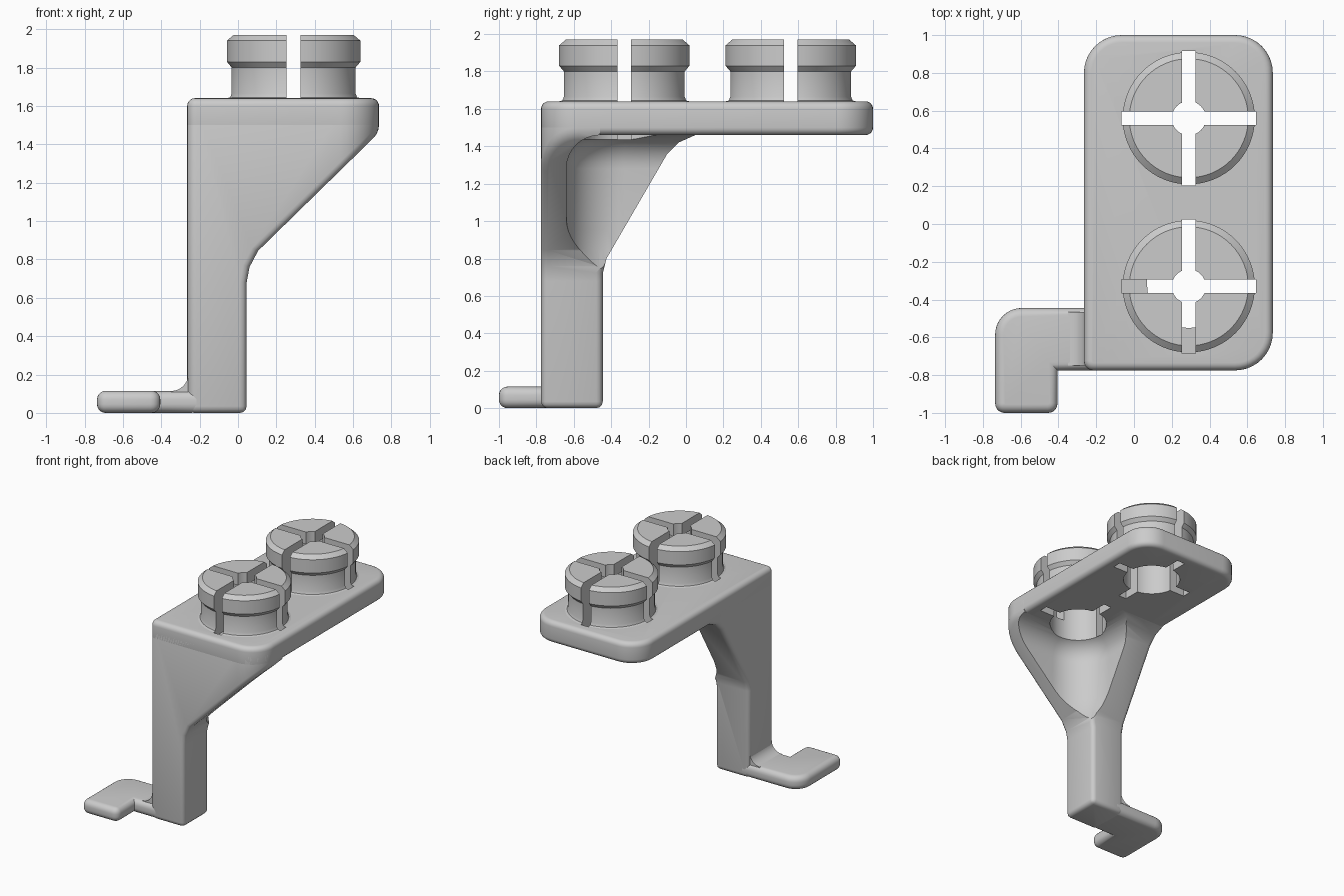
import bpy, bmesh, math
from mathutils import Vector

cube = bpy.data.objects.get("Cube")
if cube:
    bpy.data.objects.remove(cube, do_unlink=True)

grey = bpy.data.materials.new("plain_grey")
grey.use_nodes = True
grey.diffuse_color = (0.6, 0.6, 0.6, 1)
grey.node_tree.nodes["Principled BSDF"].inputs["Base Color"].default_value = (0.6, 0.6, 0.6, 1)


def finish(name, bm):
    bmesh.ops.recalc_face_normals(bm, faces=bm.faces[:])
    mesh = bpy.data.meshes.new(name)
    bm.to_mesh(mesh)
    bm.free()
    obj = bpy.data.objects.new(name, mesh)
    bpy.context.collection.objects.link(obj)
    mesh.materials.append(grey)
    return obj


def prism(name, points, direction, rim=0):
    """Extrude a closed 3D outline; optionally round the rims of a vertical prism."""
    bm = bmesh.new()
    base = bm.faces.new([bm.verts.new(p) for p in points])
    new = bmesh.ops.extrude_face_region(bm, geom=[base], use_keep_orig=True)["geom"]
    top = [v for v in new if isinstance(v, bmesh.types.BMVert)]
    bmesh.ops.translate(bm, verts=top, vec=direction)
    bmesh.ops.recalc_face_normals(bm, faces=bm.faces[:])
    if rim:
        edges = [e for e in bm.edges if abs(e.verts[0].co.z - e.verts[1].co.z) < 1e-5]
        bmesh.ops.bevel(bm, geom=edges, offset=rim, segments=5, profile=0.5,
                        affect='EDGES', clamp_overlap=False)
    return finish(name, bm)


def rounded(corners, z):
    """Outline at height z from (x, y, radius) corners."""
    pts = []
    for i, (x, y, r) in enumerate(corners):
        p = Vector((x, y, z))
        if not r:
            pts.append(p)
            continue
        a = (Vector((*corners[i - 1][:2], z)) - p).normalized()
        b = (Vector((*corners[(i + 1) % len(corners)][:2], z)) - p).normalized()
        steps = 10 if r > 0.1 else 5
        for k in range(steps + 1):
            t = math.pi / 2 * k / steps
            pts.append(p + (a + b - b * math.cos(t) - a * math.sin(t)) * r)
    return pts


def loft(name, rings, closed=False):
    """Skin equal-length rings, capping the ends or joining them in a loop."""
    bm = bmesh.new()
    rows = [[bm.verts.new(p) for p in ring] for ring in rings]
    n = len(rows[0])
    pairs = list(zip(rows, rows[1:])) + ([(rows[-1], rows[0])] if closed else [])
    for low, high in pairs:
        for i in range(n):
            j = (i + 1) % n
            bm.faces.new((low[i], low[j], high[j], high[i]))
    if not closed:
        bm.faces.new(rows[0])
        bm.faces.new(rows[-1])
    return finish(name, bm)


def circle(cx, cy, r, z, n=64):
    return [(cx + r * math.cos(math.tau * i / n), cy + r * math.sin(math.tau * i / n), z)
            for i in range(n)]


def apply(obj, mod):
    bpy.context.view_layer.objects.active = obj
    bpy.ops.object.modifier_apply(modifier=mod.name)


def cut(obj, *cutters):
    for c in cutters:
        mod = obj.modifiers.new("cut", 'BOOLEAN')
        mod.operation, mod.solver, mod.object = 'DIFFERENCE', 'EXACT', c
        apply(obj, mod)


# Top plate
outline = [(-0.265, -0.775, 0.05), (0.735, -0.775, 0.2), (0.735, 1, 0.2), (-0.265, 1, 0.2)]
plate = prism("top_plate", rounded(outline, 1.46), (0, 0, 0.18), rim=0.04)

# Leg widening into two walls: plate outline trimmed by a front and a side profile
leg = prism("leg_and_gusset", rounded(outline, 0), (0, 0, 1.6))
front_shape = [(0.045, -1), (0.045, 0.68), (0.06, 0.76), (0.105, 0.845), (1, 1.72), (2, 1.72), (2, -1)]
side_shape = [(-0.445, -1), (-0.445, 0.72), (-0.425, 0.8), (-0.1, 1.36), (-0.04, 1.42),
              (0.05, 1.46), (0.15, 1.48), (0.2, 1.75), (2, 1.75), (2, -1)]
front_cutter = prism("front_cutter", [(x, -2, z) for x, z in front_shape], (0, 4, 0))
side_cutter = prism("side_cutter", [(-2, y, z) for y, z in side_shape], (4, 0, 0))
cut(leg, front_cutter, side_cutter)
soft = leg.modifiers.new("soft_edges", 'BEVEL')
soft.width, soft.segments, soft.use_clamp_overlap = 0.035, 3, False
soft.limit_method, soft.angle_limit = 'ANGLE', math.radians(45)
apply(leg, soft)

# Rounded hollow between the walls, filleted under the plate
SX, SY = 0.29, -0.33
profile = [(0.25, 0.72), (0.27, 0.75), (0.3, 0.85), (0.31, 0.95)]
for k in range(9):
    t = math.pi / 2 * k / 8
    profile.append((0.13 + 0.18 * math.cos(t), 1.28 + 0.18 * math.sin(t)))
profile.append((0.13, 1.9))
rings = []
for r, z in profile:
    arc = [math.pi * (1 + k / 32) for k in range(17)]
    rings.append([(SX + r * math.cos(a), SY + r * math.sin(a), z) for a in arc]
                 + [(2, SY - r, z), (2, 2, z), (SX - r, 2, z)])
hollow = loft("hollow_cutter", rings)
cut(leg, hollow)
helpers = [front_cutter, side_cutter, hollow]

# Slotted snap studs with a bore from below
stud_profile = [(0.35, 1.6), (0.35, 1.64), (0.333, 1.645), (0.325, 1.665), (0.325, 1.8),
                (0.35, 1.83), (0.35, 1.94), (0.315, 1.97), (0.09, 1.97), (0.09, 1.87),
                (0.22, 1.87), (0.22, 1.6)]
studs = []
for name, cy in (("front_stud", SY), ("rear_stud", 0.56)):
    stud = loft(name, [circle(SX, cy, r, z) for r, z in stud_profile], closed=True)
    slots = []
    for hx, hy in ((0.355, 0.036), (0.036, 0.355)):
        corners = [(SX - hx, cy - hy, 0), (SX + hx, cy - hy, 0),
                   (SX + hx, cy + hy, 0), (SX - hx, cy + hy, 0)]
        slots.append(prism("slot_cutter", rounded(corners, 1.435), (0, 0, 0.8)))
    bore = loft("bore_cutter", [circle(SX, cy, 0.22, z) for z in (1.3, 1.75)])
    cut(stud, *slots)
    cut(plate, bore, *slots)
    if cy == SY:
        cut(leg, bore, *slots)
    helpers += slots + [bore]
    studs.append(stud)

# Flat hooked foot
foot_corners = [(-0.735, -1, 0.05), (-0.405, -1, 0.05), (-0.405, -0.775, 0),
                (-0.2, -0.775, 0), (-0.2, -0.445, 0), (-0.735, -0.445, 0.14)]
foot = prism("foot", rounded(foot_corners, 0), (0, 0, 0.115), rim=0.045)

# Fillet joining foot and leg
fillet_shape = [(-0.35, 0.09)]
for k in range(9):
    t = math.pi / 2 * k / 8
    fillet_shape.append((-0.35 + 0.09 * math.sin(t), 0.2 - 0.086 * math.cos(t)))
fillet_shape.append((-0.26, 0.09))
fillet = prism("foot_fillet", [(x, -0.75, z) for x, z in fillet_shape], (0, 0.285, 0))

for h in helpers:
    bpy.data.objects.remove(h, do_unlink=True)

# Smooth shading with sharp edges kept
bpy.ops.object.select_all(action='DESELECT')
for obj in [plate, leg, foot, fillet] + studs:
    obj.select_set(True)
    bpy.context.view_layer.objects.active = obj
bpy.ops.object.shade_smooth_by_angle(angle=math.radians(35))
